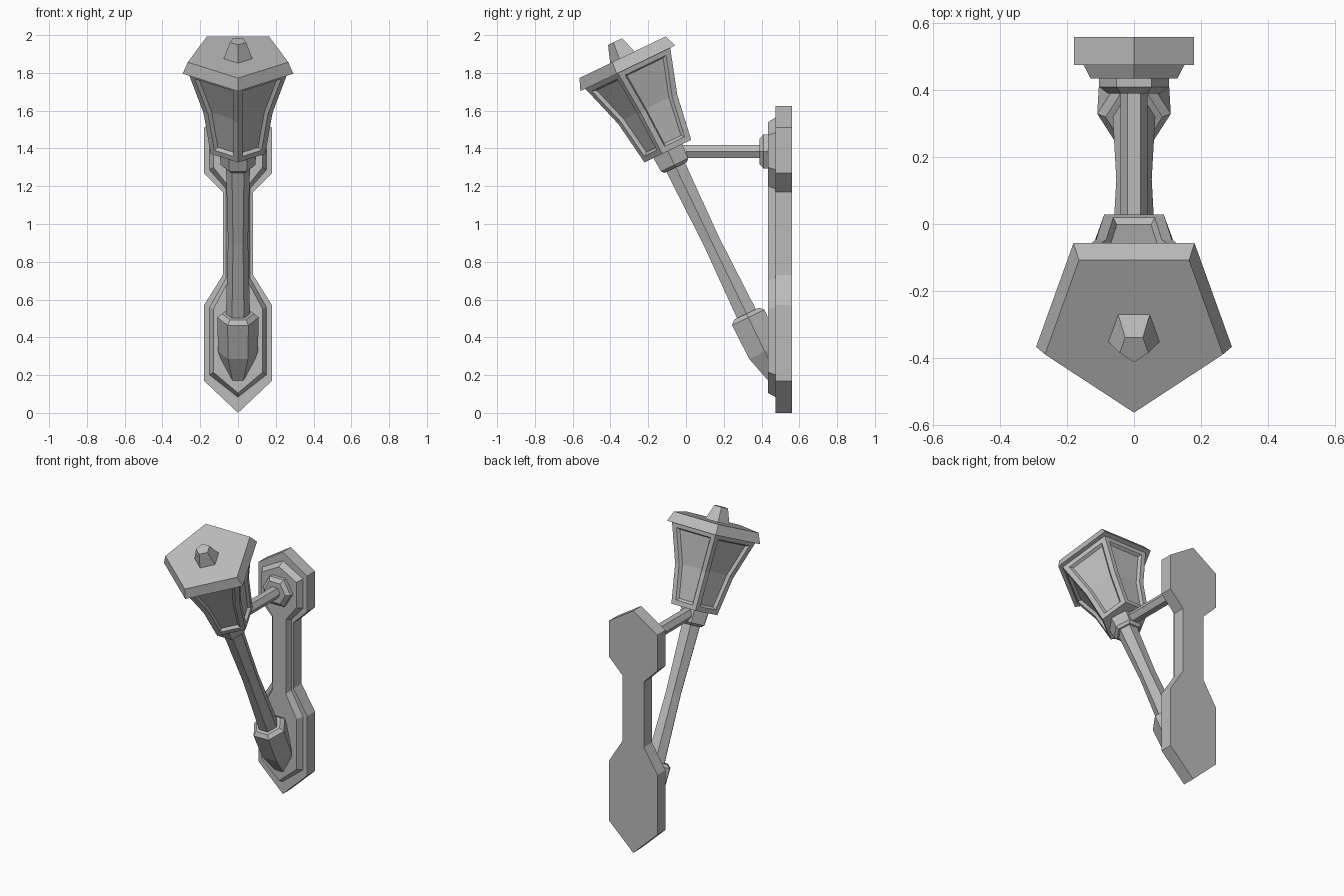
import bpy, bmesh, math
from mathutils import Matrix

old = bpy.data.objects.get("Cube")
if old:
    bpy.data.objects.remove(old, do_unlink=True)

grey = bpy.data.materials.new("plain_grey")
grey.use_nodes = True
grey.diffuse_color = (0.5, 0.5, 0.5, 1)
grey.node_tree.nodes["Principled BSDF"].inputs["Base Color"].default_value = (0.5, 0.5, 0.5, 1)

# Frames: the leaning post and lantern, and the straight bar facing forward
LEAN = Matrix.Translation((0, 0.32, 0.525)) @ Matrix.Rotation(math.radians(25.8), 4, 'X')
FORWARD = Matrix.Translation((0, 0, 1.384)) @ Matrix.Rotation(math.radians(90), 4, 'X')
UPRIGHT = Matrix.Identity(4)


def ring(sides, r, h):
    """Hexagon with flat front and back, or pentagon pointing forward, centred on its depth."""
    start = 0 if sides == 6 else -math.pi / 2
    shift = 0 if sides == 6 else 0.0955 * r
    angles = [start + math.tau * i / sides for i in range(sides)]
    return [(r * math.cos(a), r * math.sin(a) + shift, h) for a in angles]


def loft(name, rings, frame, panels=False):
    """Skin a list of matching rings and cap both ends."""
    bm = bmesh.new()
    loops = [[bm.verts.new(p) for p in pts] for pts in rings]
    n = len(loops[0])
    columns = [[] for _ in range(n)]
    for low, high in zip(loops, loops[1:]):
        for i in range(n):
            j = (i + 1) % n
            columns[i].append(bm.faces.new((low[i], low[j], high[j], high[i])))
    bm.faces.new(loops[0])
    bm.faces.new(loops[-1])
    bmesh.ops.recalc_face_normals(bm, faces=bm.faces)
    if panels:
        # Sunken window pane on each side
        for pane in columns:
            bmesh.ops.inset_region(bm, faces=pane, thickness=0.03, use_even_offset=True)
            bmesh.ops.inset_region(bm, faces=pane, thickness=0.012, depth=-0.018,
                                   use_even_offset=True)
    bm.transform(frame)
    mesh = bpy.data.meshes.new(name)
    bm.to_mesh(mesh)
    bm.free()
    mesh.materials.append(grey)
    obj = bpy.data.objects.new(name, mesh)
    bpy.context.collection.objects.link(obj)
    return obj


def turned(name, sides, profile, frame, panels=False):
    return loft(name, [ring(sides, r, h) for h, r in profile], frame, panels)


def plate_outline(y, wide, neck, heights):
    """Wall plate outline: two pointed lobes joined by a narrow neck."""
    widths = [0, wide, wide, neck, neck, wide, wide, 0]
    right = [(w, y, z) for w, z in zip(widths, heights)]
    left = [(-x, y, z) for x, y, z in reversed(right[1:-1])]
    return right + left


# Wall plate and its raised, bevelled face
back = (0.0, 0.17, 0.57, 0.73, 1.17, 1.27, 1.51, 1.625)
loft("wall_plate", [plate_outline(y, 0.18, 0.08, back) for y in (0.56, 0.475)], UPRIGHT)
loft("raised_plate", [
    plate_outline(0.48, 0.153, 0.065, (0.08, 0.20, 0.56, 0.715, 1.185, 1.285, 1.485, 1.568)),
    plate_outline(0.435, 0.13, 0.05, (0.105, 0.215, 0.55, 0.70, 1.20, 1.30, 1.47, 1.54)),
], UPRIGHT)

# Post, its socket on the plate, and the collar below the lantern
turned("post", 6, [(-0.02, 0.064), (0.43, 0.053), (0.88, 0.064)], LEAN)
turned("post_socket", 6, [(-0.37, 0.058), (-0.222, 0.105), (-0.022, 0.11), (0.0, 0.085)], LEAN)
turned("collar", 6, [(0.86, 0.075), (0.875, 0.092), (0.96, 0.098)], LEAN)

# Straight bar and its wall mount
turned("support_bar", 6, [(-0.42, 0.04), (0.04, 0.04)], FORWARD)
turned("bar_mount", 6, [(-0.44, 0.104), (-0.41, 0.104), (-0.39, 0.078)], FORWARD)

# Five-sided lantern with flared body, roof and finial
turned("lantern_body", 5, [(0.956, 0.152), (1.20, 0.192), (1.446, 0.277)], LEAN, panels=True)
turned("lantern_roof", 5, [(1.443, 0.308), (1.508, 0.28)], LEAN)
turned("finial", 5, [(1.50, 0.083), (1.60, 0.045)], LEAN)
